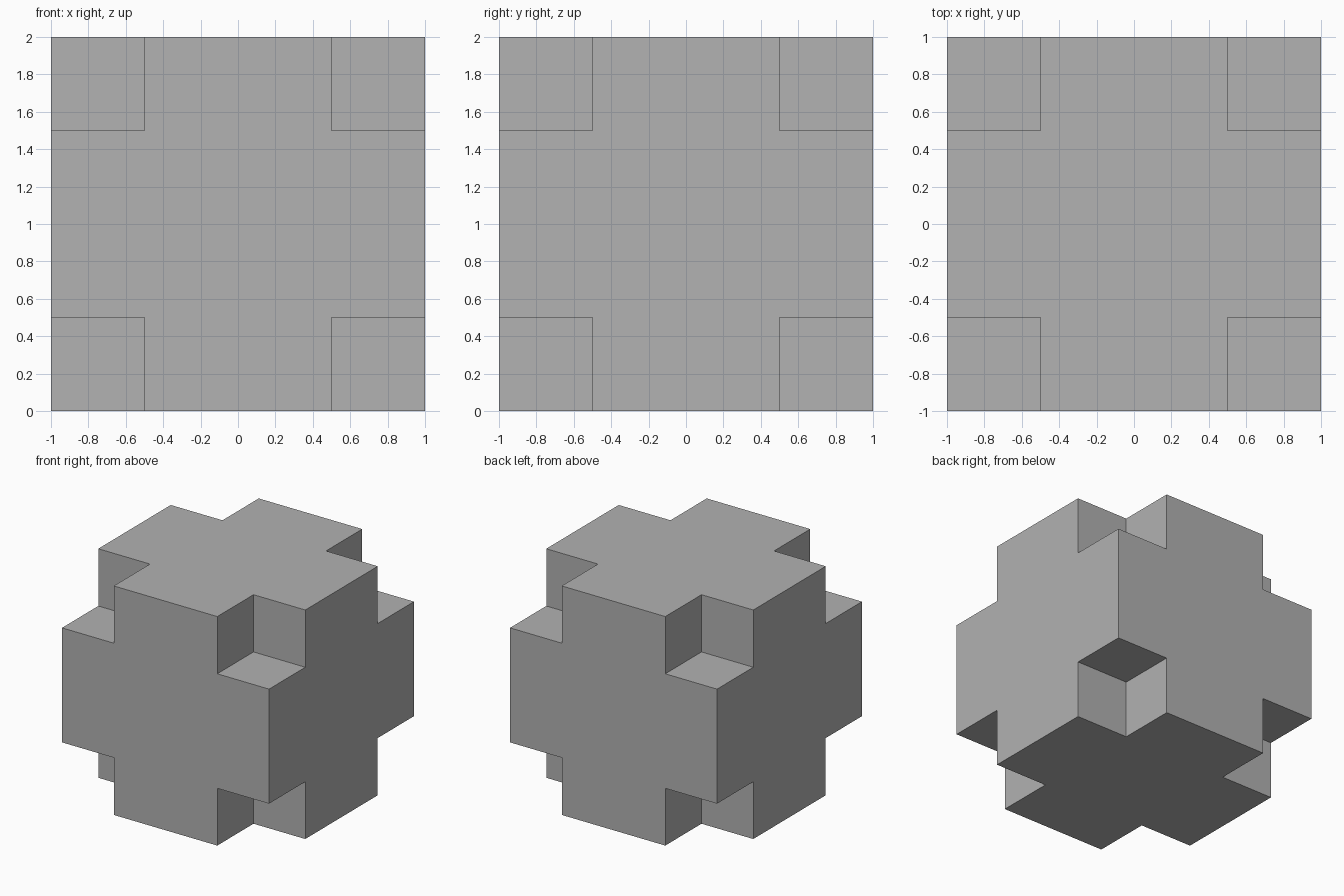
import bpy
import bmesh
from mathutils import Vector

OUTER, INNER = 1.0, 0.5

# Remove the default cube
default = bpy.data.objects.get("Cube")
if default:
    bpy.data.objects.remove(default, do_unlink=True)

# Plain grey material
grey = bpy.data.materials.new("plain_grey")
grey.use_nodes = True
colour = (0.445, 0.445, 0.445, 1.0)
grey.diffuse_color = colour
grey.node_tree.nodes["Principled BSDF"].inputs["Base Color"].default_value = colour

bm = bmesh.new()


def add_face(axis, depth, outline):
    """Flat face across the given axis, from a 2D outline."""
    verts = []
    for u, v in outline:
        p = Vector()
        p[axis], p[(axis + 1) % 3], p[(axis + 2) % 3] = depth, u, v
        verts.append(bm.verts.new(p))
    bm.faces.new(verts)


# Cross outline: one arm turned through four quarters
cross = []
arm = [(OUTER, -INNER), (OUTER, INNER), (INNER, INNER)]
for _ in range(4):
    cross += arm
    arm = [(-v, u) for u, v in arm]

# Six cross-shaped sides, each with the notch walls behind its corners
for axis in range(3):
    for side in (-1, 1):
        add_face(axis, side * OUTER, cross)
        for a in (-1, 1):
            for b in (-1, 1):
                add_face(axis, side * INNER,
                         [(a * INNER, b * INNER), (a * OUTER, b * INNER),
                          (a * OUTER, b * OUTER), (a * INNER, b * OUTER)])

# Weld into one closed solid standing on the ground
bmesh.ops.remove_doubles(bm, verts=bm.verts[:], dist=0.001)
bmesh.ops.recalc_face_normals(bm, faces=bm.faces[:])
bmesh.ops.translate(bm, verts=bm.verts[:], vec=(0, 0, OUTER))

mesh = bpy.data.meshes.new("notched_cube")
bm.to_mesh(mesh)
bm.free()
mesh.materials.append(grey)
bpy.context.collection.objects.link(bpy.data.objects.new("notched_cube", mesh))
